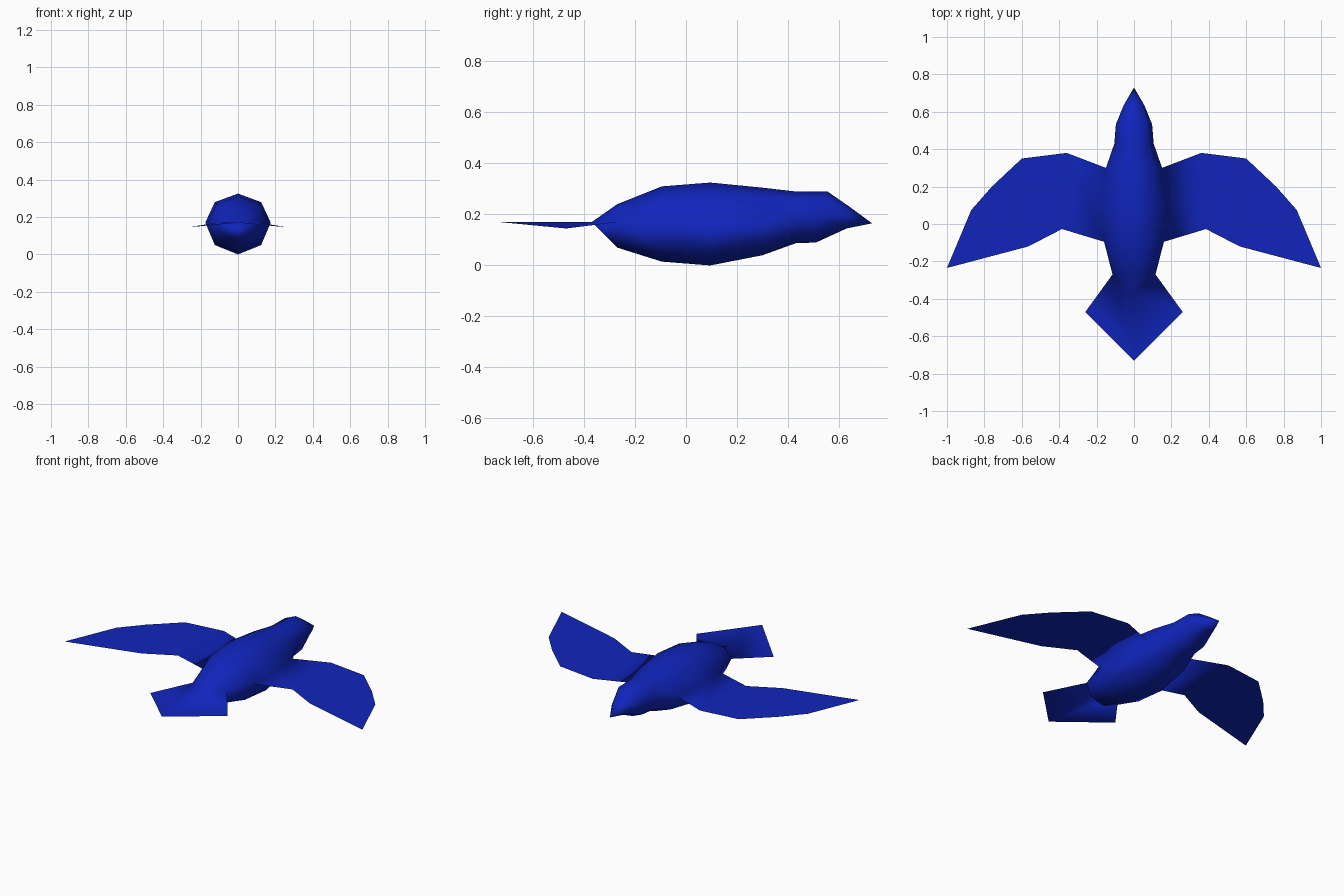
import bpy, bmesh, math

if "Cube" in bpy.data.objects:
    bpy.data.objects.remove(bpy.data.objects["Cube"])

blue = bpy.data.materials.new("deep blue")
blue.diffuse_color = (0.005, 0.018, 0.5, 1)
blue.use_nodes = True
blue.node_tree.nodes["Principled BSDF"].inputs["Base Color"].default_value = blue.diffuse_color

bm = bmesh.new()
MID = 0.17

# Body rings: y at top, y at bottom, half width, top z, side z, bottom z
RINGS = [
    (-0.27, -0.27, 0.115, 0.240, MID, 0.070),
    (-0.095, -0.095, 0.160, 0.310, MID, 0.015),
    (0.095, 0.095, 0.175, 0.325, MID, 0.000),
    (0.30, 0.30, 0.150, 0.305, MID, 0.040),
    (0.43, 0.43, 0.105, 0.290, 0.185, 0.087),
    (0.555, 0.51, 0.097, 0.290, 0.195, 0.090),
    (0.64, 0.63, 0.055, 0.231, 0.188, 0.145),
]
SIDES = 8


def ring(y_top, y_bot, half, top, side, bottom):
    verts = []
    for i in range(SIDES):
        a = 2 * math.pi * i / SIDES
        c = math.cos(a)
        z = side + c * ((top - side) if c > 0 else (side - bottom))
        y = (y_top + y_bot) / 2 + c * (y_top - y_bot) / 2
        verts.append(bm.verts.new((half * math.sin(a), y, z)))
    return verts


# Body skin, closed by a rump point and a beak point
rings = [ring(*r) for r in RINGS]
rump = bm.verts.new((0, -0.37, MID))
beak = bm.verts.new((0, 0.73, 0.165))
for i in range(SIDES):
    j = (i + 1) % SIDES
    for a, b in zip(rings, rings[1:]):
        bm.faces.new((a[i], a[j], b[j], b[i]))
    bm.faces.new((rump, rings[0][j], rings[0][i]))
    bm.faces.new((rings[-1][i], rings[-1][j], beak))

# Thin wings and fanned tail, sharing the body's side vertices
tail_tip = bm.verts.new((0, -0.73, MID))
for s, k in ((1, 2), (-1, 6)):
    def sheet(*verts):
        bm.faces.new(verts if s > 0 else verts[::-1])

    def point(x, y, z=MID):
        return bm.verts.new((s * x, y, z))

    back, middle, front = (rings[n][k] for n in (1, 2, 3))
    lead1, lead2 = point(0.36, 0.38), point(0.60, 0.35)
    lead3, lead4 = point(0.76, 0.20), point(0.87, 0.075)
    tip = point(1.0, -0.235)
    trail2, trail1 = point(0.565, -0.12), point(0.385, -0.027)
    sheet(back, trail1, lead1, front, middle)
    sheet(trail1, trail2, lead2, lead1)
    sheet(trail2, lead4, lead3, lead2)
    sheet(trail2, tip, lead4)

    corner = point(0.26, -0.47, 0.145)
    sheet(rump, tail_tip, corner, rings[0][k])

for f in bm.faces:
    f.smooth = True

mesh = bpy.data.meshes.new("bird")
bm.to_mesh(mesh)
bm.free()
mesh.materials.append(blue)
bpy.context.collection.objects.link(bpy.data.objects.new("bird", mesh))
